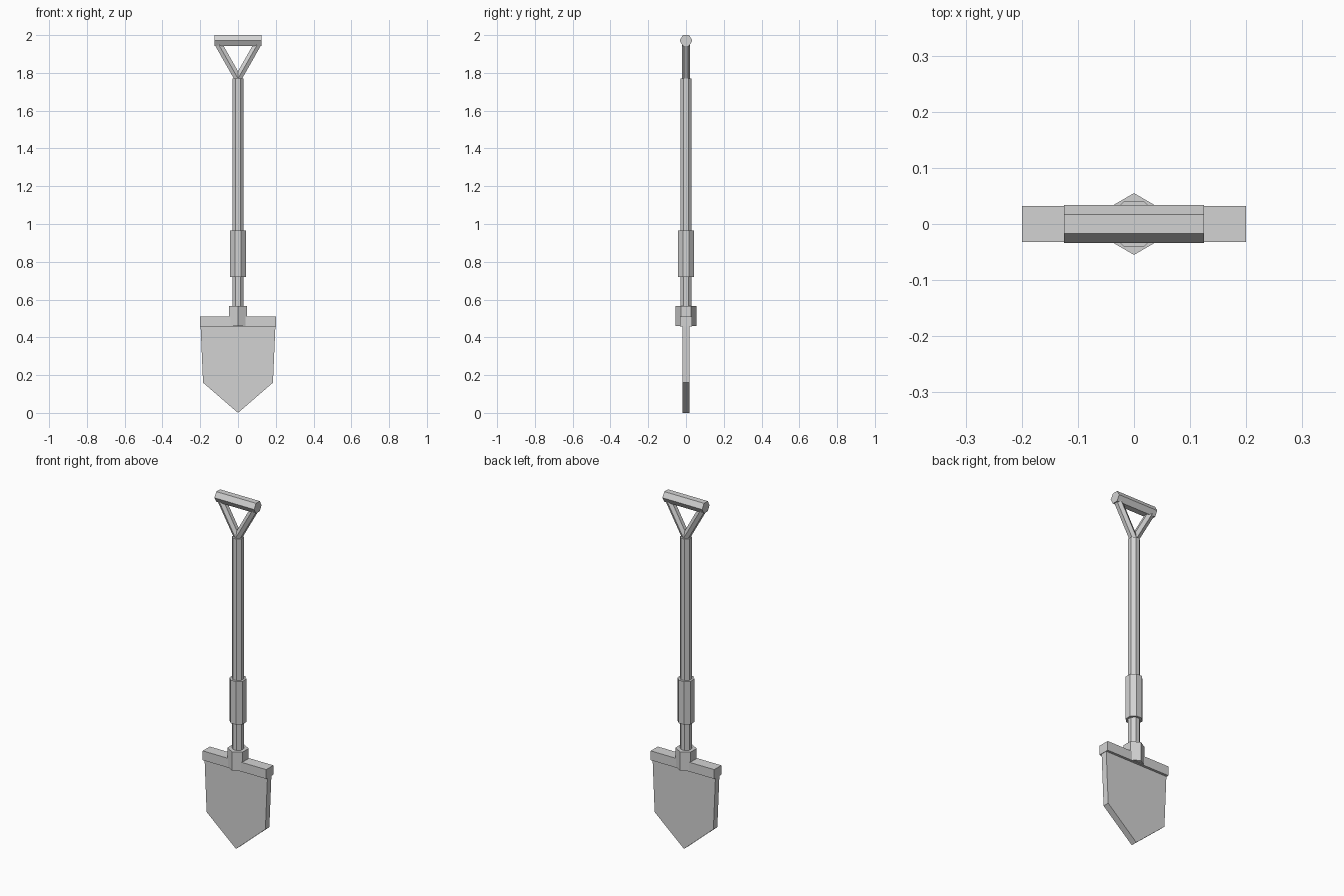
import bpy, bmesh
from math import sin, cos, pi
from mathutils import Vector

cube = bpy.data.objects.get("Cube")
if cube:
    bpy.data.objects.remove(cube, do_unlink=True)

metal = bpy.data.materials.new("plain grey")
metal.use_nodes = True
grey = (0.65, 0.65, 0.65, 1)
metal.diffuse_color = grey
for node in metal.node_tree.nodes:
    if node.type == "BSDF_PRINCIPLED":
        node.inputs["Base Color"].default_value = grey


def extrude_outline(name, outline, offset):
    """Make a closed flat-shaded solid by sweeping an outline along offset."""
    bm = bmesh.new()
    face = bm.faces.new([bm.verts.new(p) for p in outline])
    swept = bmesh.ops.extrude_face_region(bm, geom=[face], use_keep_orig=True)
    top = [v for v in swept["geom"] if isinstance(v, bmesh.types.BMVert)]
    bmesh.ops.translate(bm, verts=top, vec=offset)
    bmesh.ops.recalc_face_normals(bm, faces=bm.faces)
    mesh = bpy.data.meshes.new(name)
    bm.to_mesh(mesh)
    bm.free()
    mesh.materials.append(metal)
    obj = bpy.data.objects.new(name, mesh)
    bpy.context.collection.objects.link(obj)
    return obj


def rod(name, start, end, radius, sides, turn=0.0):
    """Prism between two points of the XZ plane; turn 0 puts a corner on +y."""
    start, end = Vector(start), Vector(end)
    u = Vector((0, 1, 0))
    v = (end - start).normalized().cross(u)
    ring = []
    for i in range(sides):
        a = turn + 2 * pi * i / sides
        ring.append(start + radius * (cos(a) * u + sin(a) * v))
    return extrude_outline(name, ring, end - start)


def plate(name, profile, thickness):
    """Front-facing XZ profile given a thickness along y."""
    pts = [Vector((x, -thickness / 2, z)) for x, z in profile]
    return extrude_outline(name, pts, Vector((0, thickness, 0)))


# Blade and the foot bar along its top
plate("blade", [(0, 0), (0.185, 0.16), (0.198, 0.46),
                (-0.198, 0.46), (-0.185, 0.16)], 0.036)
plate("foot_bar", [(-0.2, 0.457), (0.2, 0.457), (0.2, 0.51), (-0.2, 0.51)], 0.064)

# Socket, shaft and sleeve
flat = pi / 8
rod("socket", (0, 0, 0.46), (0, 0, 0.567), 0.055, 6)
rod("shaft", (0, 0, 0.48), (0, 0, 1.77), 0.0315, 8, flat)
rod("sleeve", (0, 0, 0.72), (0, 0, 0.965), 0.0445, 8, flat)

# Forked arms and the cross grip
for side, label in ((1, "left"), (-1, "right")):
    rod(label + "_arm", (0, 0, 1.77), (side * 0.108, 0, 1.96), 0.022, 6)
rod("grip", (-0.125, 0, 1.971), (0.125, 0, 1.971), 0.0335, 6)
